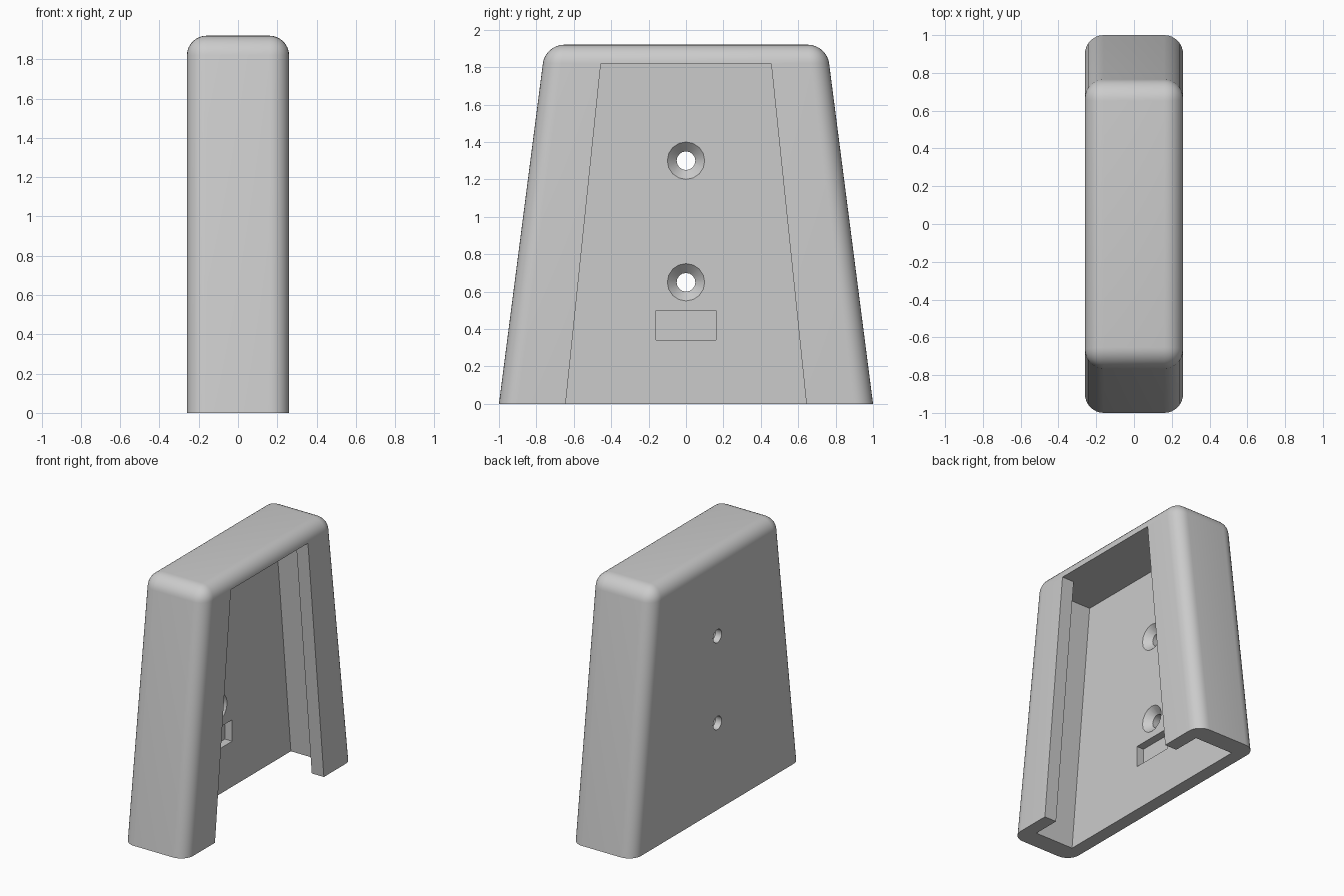
import bpy, bmesh, math

if "Cube" in bpy.data.objects:
    bpy.data.objects.remove(bpy.data.objects["Cube"], do_unlink=True)

HEIGHT = 1.92
HALF_X = 0.26
WALL = 0.10
SLOPE = 0.129           # inward lean of the two narrow sides

grey = bpy.data.materials.new("plain_grey")
grey.use_nodes = True
grey.diffuse_color = (0.6, 0.6, 0.6, 1)
grey.node_tree.nodes["Principled BSDF"].inputs["Base Color"].default_value = (0.6, 0.6, 0.6, 1)


def loft(name, rings, round_edges=False):
    """Closed solid through a stack of matching point rings."""
    bm = bmesh.new()
    loops = [[bm.verts.new(p) for p in ring] for ring in rings]
    for low, high in zip(loops, loops[1:]):
        for i in range(len(low)):
            j = (i + 1) % len(low)
            bm.faces.new((low[i], low[j], high[j], high[i]))
    bm.faces.new(loops[0])
    bm.faces.new(loops[-1])
    bmesh.ops.recalc_face_normals(bm, faces=bm.faces)
    if round_edges:
        # everything but the flat foot is rounded
        edges = [e for e in bm.edges if any(v.co.z > 0.01 for v in e.verts)]
        bmesh.ops.bevel(bm, geom=edges, offset=WALL, offset_type='OFFSET',
                        segments=8, profile=0.5, affect='EDGES')
    mesh = bpy.data.meshes.new(name)
    bm.to_mesh(mesh)
    bm.free()
    mesh.materials.append(grey)
    obj = bpy.data.objects.new(name, mesh)
    bpy.context.collection.objects.link(obj)
    return obj


def tapered(profile, z):
    """Profile of (x, y) at the foot, narrowed in y for height z."""
    return [(x, y - math.copysign(SLOPE * z, y), z) for x, y in profile]


def box_profile(x, y):
    return [(-x, -y), (x, -y), (x, y), (-x, y)]


# Rounded tapering shell
body = loft("holder_body", [tapered(box_profile(HALF_X, 1.0), z) for z in (0, HEIGHT)], True)

# Inner cavity with a narrower mouth, leaving a retaining lip on each side
IN = HALF_X - WALL
half = [(-IN, 0.9), (IN, 0.9), (IN, 0.69), (0.5, 0.69)]
tee = half + [(x, -y) for x, y in reversed(half)]
cutters = [loft("cavity_cutter", [tapered(tee, z) for z in (-0.2, HEIGHT - WALL)])]

# Countersunk screw holes through the back plate
SIDES = 16
for z in (0.65, 1.30):
    rings = []
    for x, r in ((-0.4, 0.05), (-0.21, 0.05), (-IN, 0.10), (0, 0.10)):
        angles = [math.tau * i / SIDES for i in range(SIDES)]
        rings.append([(x, r * math.cos(a), z + r * math.sin(a)) for a in angles])
    cutters.append(loft("screw_hole_cutter", rings))

# Shallow rectangular recess under the lower hole
cutters.append(loft("recess_cutter", [
    [(x, y, 0.42 + dz) for y, dz in box_profile(0.16, 0.08)] for x in (-0.22, 0)]))

# Cut the body
bpy.ops.object.select_all(action='DESELECT')
bpy.context.view_layer.objects.active = body
body.select_set(True)
for cutter in cutters:
    cutter.hide_render = True
    mod = body.modifiers.new("cut", 'BOOLEAN')
    mod.operation = 'DIFFERENCE'
    mod.solver = 'EXACT'
    mod.object = cutter
    bpy.ops.object.modifier_apply(modifier=mod.name)
    bpy.data.objects.remove(cutter, do_unlink=True)

bpy.ops.object.shade_smooth_by_angle(angle=math.radians(30))
